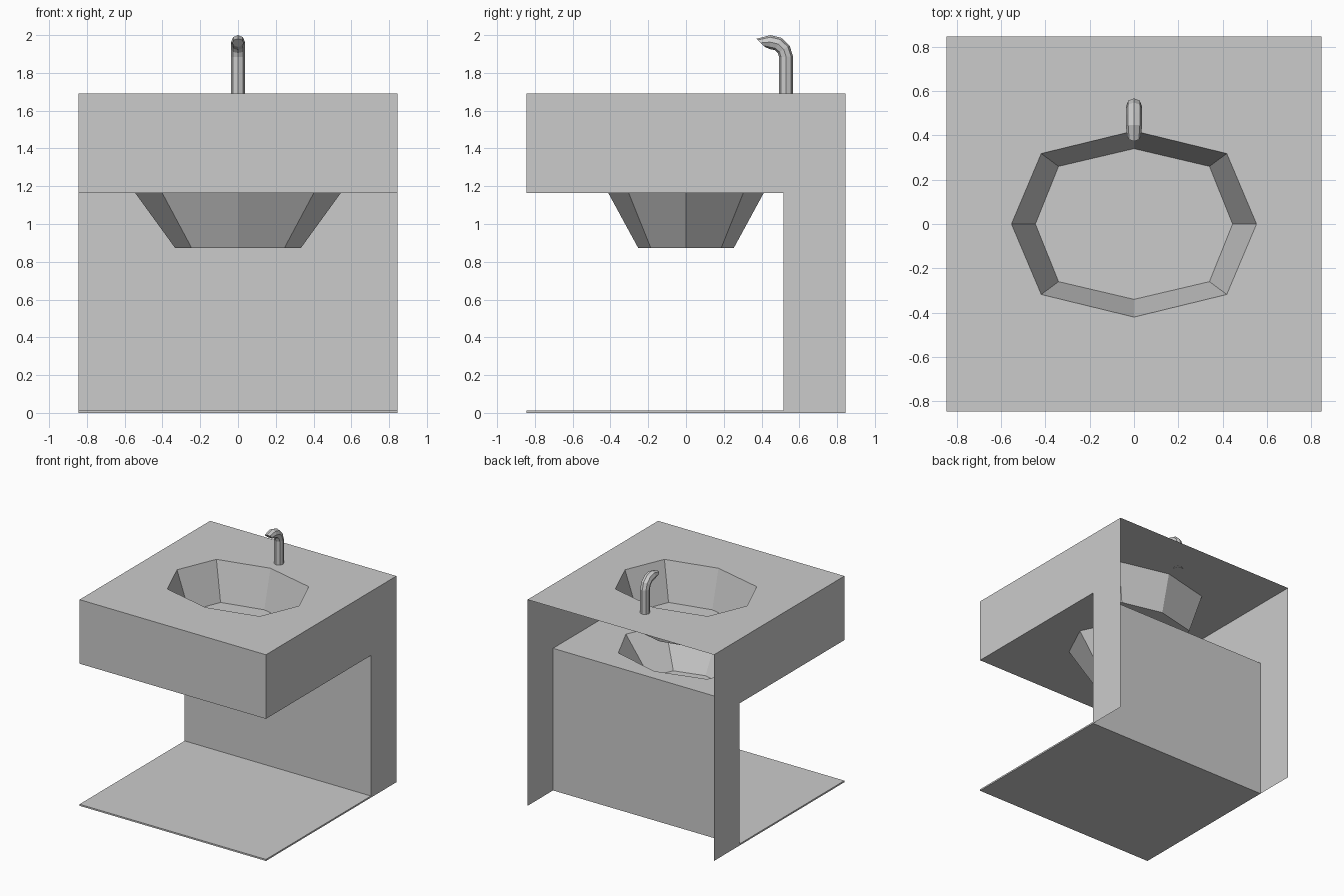
import bpy, bmesh
from mathutils import Vector
from math import cos, sin, tau

if "Cube" in bpy.data.objects:
    bpy.data.objects.remove(bpy.data.objects["Cube"])

H = 0.845                 # half width of the unit
TOP, SHELF = 1.69, 1.165  # counter height, underside height
BACK = 0.515              # recessed back panel


def finish(name, bm):
    mesh = bpy.data.meshes.new(name)
    bm.to_mesh(mesh)
    bm.free()
    obj = bpy.data.objects.new(name, mesh)
    bpy.context.collection.objects.link(obj)
    return obj


def sheet(name, points):
    bm = bmesh.new()
    bm.faces.new([bm.verts.new(p) for p in points])
    return finish(name, bm)


def loft(bm, rings, closed=True):
    for a, b in zip(rings, rings[1:]):
        n = len(a)
        for i in range(n):
            j = (i + 1) % n
            bm.faces.new((a[i], a[j], b[j], b[i]))


def octagon(bm, rx, ry, z, k):
    # elliptical octagon with corners pushed out by factor k
    pts = [(1, 0), (k, k), (0, 1), (-k, k), (-1, 0), (-k, -k), (0, -1), (k, -k)]
    return [bm.verts.new((rx * x, ry * y, z)) for x, y in pts]


def panel_with_basin(name, y_back, z, rim, base, z_base, k_rim, k_base, flip):
    bm = bmesh.new()
    border = [(H, 0), (H, y_back), (0, y_back), (-H, y_back),
              (-H, 0), (-H, -H), (0, -H), (H, -H)]
    outer = [bm.verts.new((x, y, z)) for x, y in border]
    top = octagon(bm, *rim, z, k_rim)
    low = octagon(bm, *base, z_base, k_base)
    loft(bm, [outer, top, low])
    bm.faces.new(low)
    if flip:
        bmesh.ops.reverse_faces(bm, faces=bm.faces[:])
    return finish(name, bm)


# Counter with sink bowl, and underside with its hanging bowl cover
panel_with_basin("countertop_basin", H, TOP, (0.553, 0.42), (0.445, 0.34),
                 1.38, 0.757, 0.765, False)
panel_with_basin("underside_bowl_cover", BACK, SHELF, (0.545, 0.412), (0.333, 0.253),
                 0.873, 0.737, 0.737, True)

# Front apron and recessed back panel
sheet("front_apron", [(-H, -H, SHELF), (H, -H, SHELF), (H, -H, TOP), (-H, -H, TOP)])
sheet("back_panel", [(-H, BACK, 0), (H, BACK, 0), (H, BACK, SHELF), (-H, BACK, SHELF)])

# L-shaped side panels
profile = [(-H, SHELF), (BACK, SHELF), (BACK, 0), (H, 0), (H, TOP), (-H, TOP)]
sheet("right_side", [(H, y, z) for y, z in profile])
sheet("left_side", [(-H, y, z) for y, z in reversed(profile)])

# Thin floor plate
bm = bmesh.new()
bmesh.ops.create_cube(bm, size=1)
for v in bm.verts:
    v.co = (v.co.x * 2 * H, -H if v.co.y < 0 else BACK, 0.0 if v.co.z < 0 else 0.013)
finish("floor_plate", bm)

# Faucet: eight-sided tube along a bent path (y, z, radius)
path = [(0.53, 1.685, 0.037), (0.53, 1.885, 0.037), (0.517, 1.925, 0.037),
        (0.487, 1.953, 0.037), (0.445, 1.963, 0.037), (0.396, 1.959, 0.031)]
bm = bmesh.new()
rings = []
for i, (y, z, r) in enumerate(path):
    a, b = path[max(i - 1, 0)], path[min(i + 1, len(path) - 1)]
    t = Vector((0, b[0] - a[0], b[1] - a[1])).normalized()
    if i == len(path) - 1:
        t = Vector((0, -0.7, -0.71)).normalized()  # angled spout mouth
    side = Vector((1, 0, 0))
    up = t.cross(side)
    c = Vector((0, y, z))
    rings.append([bm.verts.new(c + r * (cos(tau * j / 8) * side + sin(tau * j / 8) * up))
                  for j in range(8)])
loft(bm, rings)
bm.faces.new(rings[0])
bm.faces.new(rings[-1])
bmesh.ops.recalc_face_normals(bm, faces=bm.faces[:])
finish("faucet", bm)
